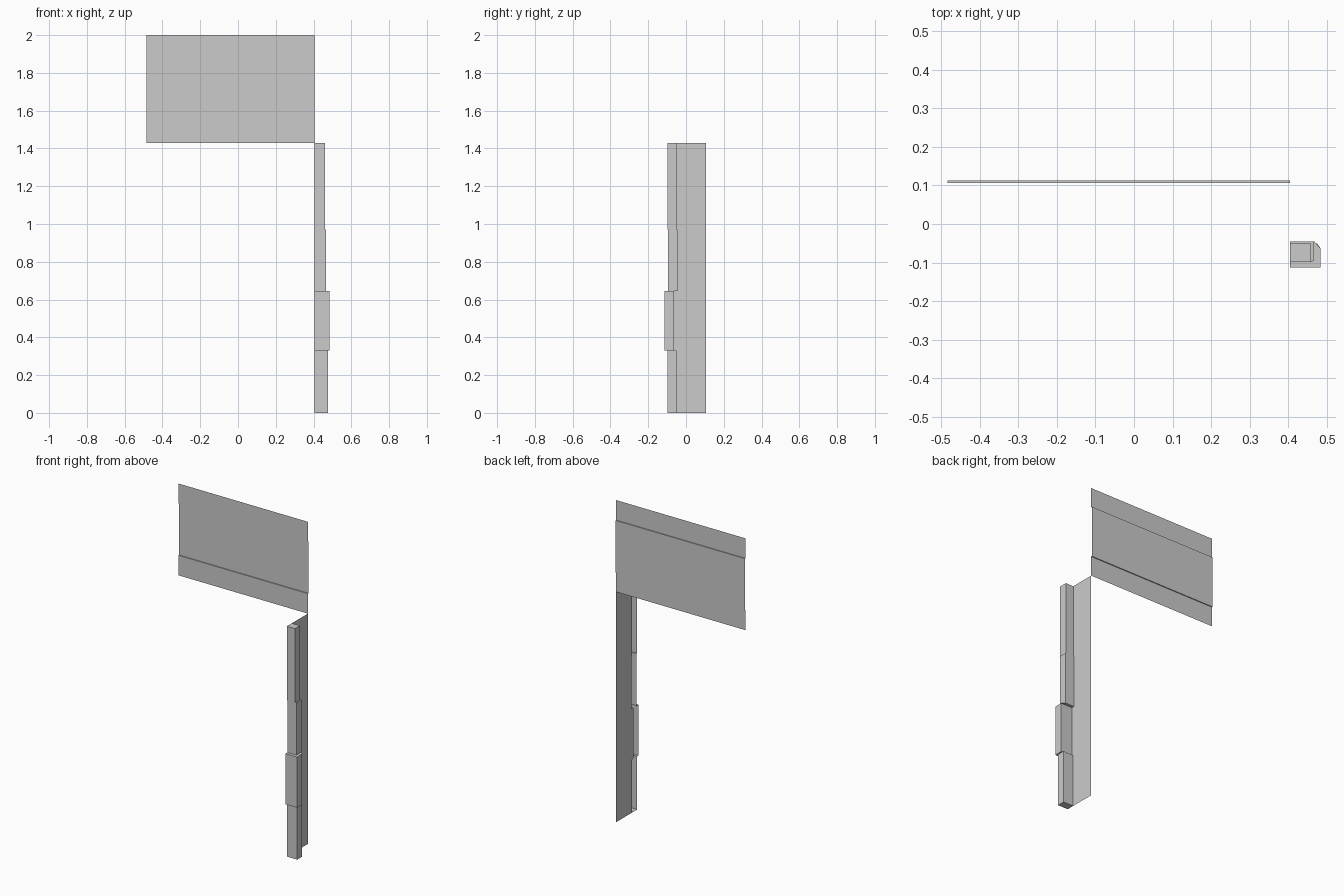
import bpy, bmesh

if "Cube" in bpy.data.objects:
    bpy.data.objects.remove(bpy.data.objects["Cube"])

X0, X1 = -0.484, 0.405      # panel ends; the post side sheet lies at X1
BACK = 0.106                # back edge of side sheet


def loft(name, rows, caps=None):
    """Skin quads between successive rows of points; caps = slice of end points to close."""
    bm = bmesh.new()
    vs = [[bm.verts.new(p) for p in row] for row in rows]
    for a, b in zip(vs, vs[1:]):
        for i in range(len(a) - 1):
            quad = (a[i], a[i + 1], b[i + 1], b[i])
            # skip the zero-area pieces where a ledge has no width
            area = ((quad[2].co - quad[0].co).cross(quad[3].co - quad[1].co)).length
            if area > 1e-7:
                bm.faces.new(quad)
    if caps:
        bm.faces.new(vs[0][caps])
        bm.faces.new(vs[-1][caps])
    bmesh.ops.recalc_face_normals(bm, faces=bm.faces)
    me = bpy.data.meshes.new(name)
    bm.to_mesh(me)
    bm.free()
    ob = bpy.data.objects.new(name, me)
    bpy.context.collection.objects.link(ob)
    return ob


# Upper panel: thin sheet with a middle band set back
profile = [(0.107, 1.43), (0.107, 1.554), (0.113, 1.554),
           (0.113, 1.876), (0.107, 1.876), (0.107, 2.0)]
loft("upper_panel", [[(X0, y, z), (X1, y, z)] for y, z in profile])

# Stepped post: side sheet folding into a channel, four segments
# (z bottom, z top, outer x, channel back y, channel front y)
segments = [(0.0, 0.33, 0.476, -0.051, -0.099),
            (0.33, 0.645, 0.484, -0.063, -0.113),
            (0.645, 0.97, 0.467, -0.045, -0.094),
            (0.97, 1.43, 0.460, -0.050, -0.099)]
rows = []
for z0, z1, r, b, f in segments:
    for z in (z0, z1):
        rows.append([(X1, BACK, z), (X1, b, z), (r, b, z), (r, f, z), (X1, f, z)])
loft("stepped_post", rows, caps=slice(1, 5))
